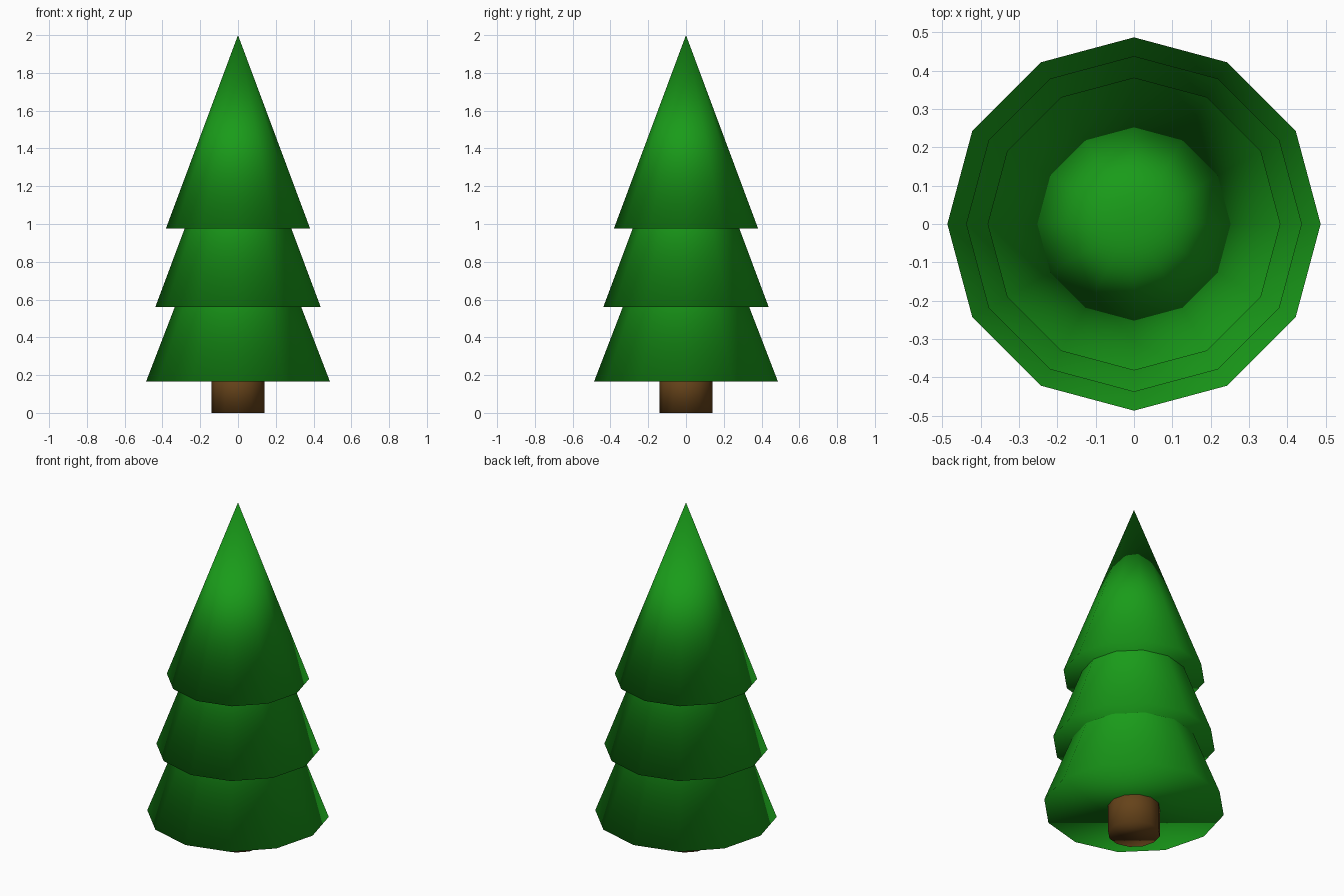
import bpy

if "Cube" in bpy.data.objects:
    bpy.data.objects.remove(bpy.data.objects["Cube"])

SIDES = 12


def material(name, rgb):
    mat = bpy.data.materials.new(name)
    mat.diffuse_color = (*rgb, 1.0)
    mat.use_nodes = True
    mat.node_tree.nodes["Principled BSDF"].inputs["Base Color"].default_value = mat.diffuse_color
    return mat


def finish(name, mat):
    obj = bpy.context.object
    obj.name = name
    obj.data.materials.append(mat)
    bpy.ops.object.shade_smooth()


green = material("foliage_green", (0.01, 0.33, 0.01))
brown = material("trunk_brown", (0.13, 0.055, 0.01))

# Trunk, ending just inside the lowest tier
trunk_height = 0.25
bpy.ops.mesh.primitive_cylinder_add(
    vertices=SIDES, radius=0.14, depth=trunk_height,
    location=(0, 0, trunk_height / 2))
finish("trunk", brown)

# Overlapping foliage cones: name, base height, tip height, base radius
tiers = [
    ("lower_foliage", 0.165, 1.43, 0.487),
    ("middle_foliage", 0.56, 1.73, 0.438),
    ("upper_foliage", 0.975, 2.0, 0.382),
]
for name, base, tip, radius in tiers:
    bpy.ops.mesh.primitive_cone_add(
        vertices=SIDES, radius1=radius, radius2=0, depth=tip - base,
        location=(0, 0, (base + tip) / 2))
    finish(name, green)
